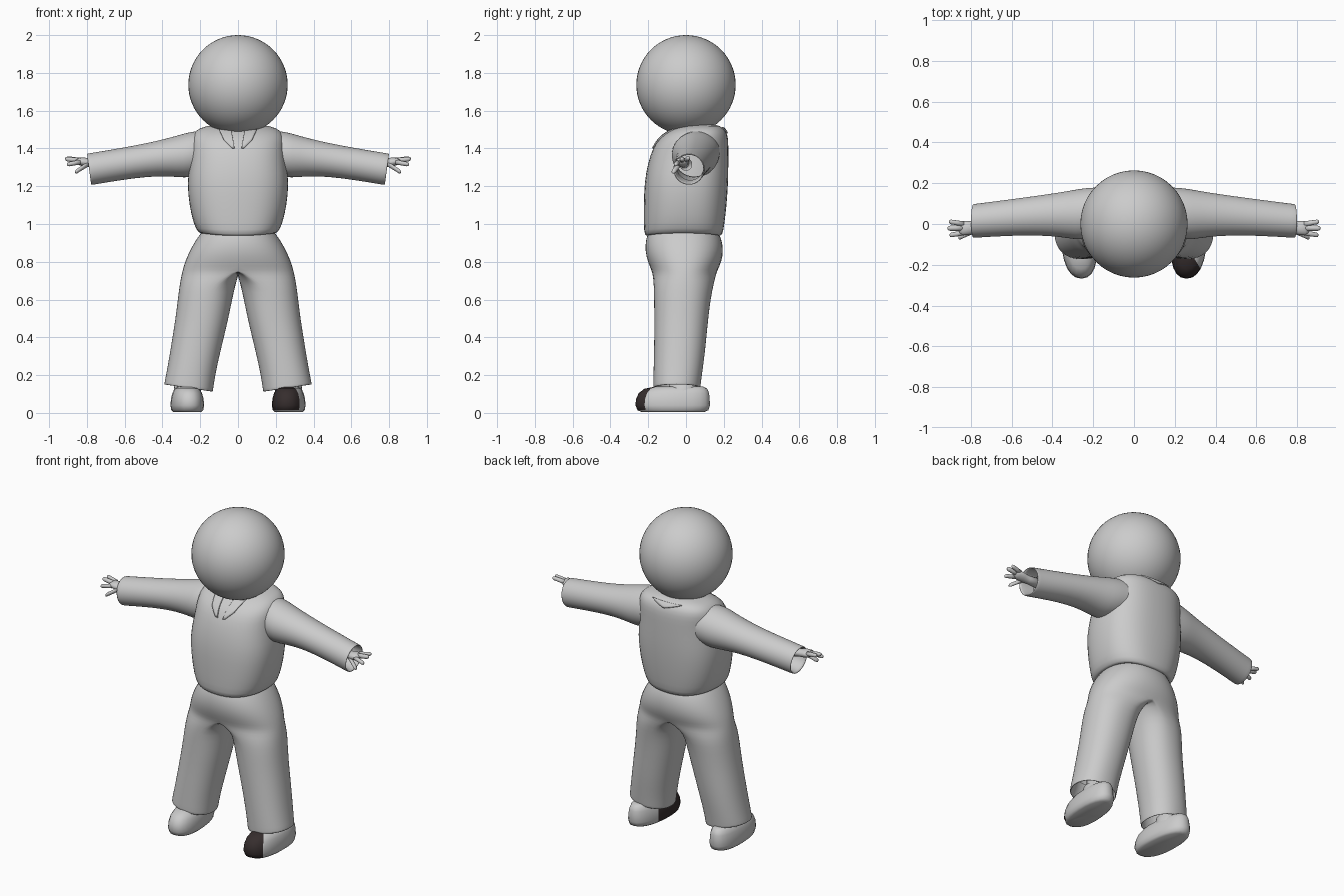
import bpy, bmesh, math
from mathutils import Vector
from mathutils.bvhtree import BVHTree

if "Cube" in bpy.data.objects:
    bpy.data.objects.remove(bpy.data.objects["Cube"])

N = 24


def material(name, rgb):
    m = bpy.data.materials.new(name)
    m.diffuse_color = (*rgb, 1)
    m.use_nodes = True
    m.node_tree.nodes["Principled BSDF"].inputs["Base Color"].default_value = m.diffuse_color
    return m


GREY = material("light grey", (0.6, 0.6, 0.6))
DARK = material("dark brown", (0.037, 0.027, 0.027))


def finish(name, bm, mirror=False, subsurf=0):
    bmesh.ops.recalc_face_normals(bm, faces=bm.faces)
    me = bpy.data.meshes.new(name)
    bm.to_mesh(me)
    bm.free()
    for p in me.polygons:
        p.use_smooth = True
    ob = bpy.data.objects.new(name, me)
    bpy.context.collection.objects.link(ob)
    me.materials.append(GREY)
    if mirror:
        mod = ob.modifiers.new("mirror", 'MIRROR')
        mod.merge_threshold = 0.0005
    if subsurf:
        mod = ob.modifiers.new("smooth", 'SUBSURF')
        mod.levels = mod.render_levels = subsurf
    return ob


def loft(rings, cap_start=False, cap_end=False):
    """Skin a stack of closed rings."""
    bm = bmesh.new()
    vs = [[bm.verts.new(p) for p in r] for r in rings]
    for a, b in zip(vs, vs[1:]):
        n = len(a)
        for i in range(n):
            j = (i + 1) % n
            bm.faces.new((a[i], a[j], b[j], b[i]))
    for on, r in ((cap_start, vs[0]), (cap_end, vs[-1])):
        if on:
            c = bm.verts.new(sum((v.co for v in r), Vector()) / len(r))
            for i in range(len(r)):
                bm.faces.new((r[i], r[(i + 1) % len(r)], c))
    return bm


def unit_ring(power=2.0):
    for i in range(N):
        t = 2 * math.pi * i / N
        c, s = math.cos(t), math.sin(t)
        yield (math.copysign(abs(c) ** (2 / power), c),
               math.copysign(abs(s) ** (2 / power), s))


def flat_ring(z, hx, y0, y1, power=2.4, lift=0.0):
    return [(hx * c, (y0 + y1) / 2 + (y1 - y0) / 2 * s, z + lift * c * c)
            for c, s in unit_ring(power)]


# Head and neck
bm = bmesh.new()
bmesh.ops.create_uvsphere(bm, u_segments=48, v_segments=32, radius=0.263)
bmesh.ops.translate(bm, verts=bm.verts, vec=(0, 0, 1.737))
finish("head", bm)
finish("neck", loft([flat_ring(z, 0.09, -0.06, 0.11, 2) for z in (1.42, 1.6)]))

# Vest body: height, half width, front y, back y
VEST = [(0.99, 0.16, -0.16, 0.14), (0.935, 0.185, -0.2, 0.17), (0.935, 0.212, -0.222, 0.195),
        (1.0, 0.237, -0.225, 0.205), (1.1, 0.26, -0.225, 0.217), (1.22, 0.272, -0.222, 0.225),
        (1.32, 0.257, -0.204, 0.226), (1.4, 0.25, -0.178, 0.226), (1.455, 0.25, -0.145, 0.225),
        (1.495, 0.23, -0.09, 0.213), (1.52, 0.175, -0.03, 0.185), (1.53, 0.08, 0.03, 0.13)]
vest = finish("vest", loft([flat_ring(z, hx, a, b, 2.5, 0.015 if z < 0.95 else 0)
                            for z, hx, a, b in VEST], cap_end=True), subsurf=1)

# Trousers: height, inner x, middle x, outer x, front y, back y
LEG = [(0.955, 0, 0, 0.195, -0.2, 0.172), (0.92, 0, 0, 0.222, -0.214, 0.19),
       (0.86, 0, 0, 0.257, -0.219, 0.2), (0.80, 0, 0, 0.283, -0.204, 0.19),
       (0.755, 0, 0, 0.296, -0.184, 0.168), (0.725, 0, 0.05, 0.302, -0.176, 0.158),
       (0.68, 0.012, 0.135, 0.31, -0.172, 0.147),
       (0.6, 0.03, 0.165, 0.32, -0.17, 0.131), (0.5, 0.05, 0.185, 0.332, -0.169, 0.119),
       (0.4, 0.074, 0.21, 0.348, -0.169, 0.109), (0.3, 0.098, 0.23, 0.364, -0.171, 0.099),
       (0.2, 0.12, 0.25, 0.382, -0.173, 0.085), (0.136, 0.132, 0.259, 0.391, -0.174, 0.077),
       (0.13, 0.133, 0.259, 0.39, -0.173, 0.076), (0.131, 0.142, 0.259, 0.381, -0.164, 0.068),
       (0.25, 0.125, 0.24, 0.355, -0.155, 0.075)]
rings = []
for z, xi, xm, xo, y0, y1 in LEG:
    ring = []
    for c, s in unit_ring(2.2):
        x = xm + (xo - xm) * c if c > 0 else xm + (xm - xi) * c
        tilt = (x - xm) * 0.15 if z < 0.15 else 0
        ring.append((x, (y0 + y1) / 2 + (y1 - y0) / 2 * s, z + tilt))
    rings.append(ring)
bm = loft(rings)
inner = [f for f in bm.faces if all(abs(v.co.x) < 1e-4 for v in f.verts)]
bmesh.ops.delete(bm, geom=inner, context='FACES')
finish("trousers", bm, mirror=True, subsurf=1)

# Sleeves: x, low z, high z, front y, back y
SLEEVE = [(0.19, 1.26, 1.495, -0.06, 0.18), (0.255, 1.243, 1.489, -0.082, 0.176),
          (0.32, 1.248, 1.469, -0.07, 0.163), (0.42, 1.254, 1.442, -0.058, 0.147),
          (0.55, 1.242, 1.415, -0.056, 0.129), (0.68, 1.222, 1.393, -0.062, 0.112),
          (0.78, 1.207, 1.374, -0.068, 0.099), (0.79, 1.206, 1.373, -0.068, 0.099),
          (0.79, 1.216, 1.363, -0.059, 0.09), (0.7, 1.232, 1.377, -0.05, 0.095)]
rings = []
for x, z0, z1, y0, y1 in SLEEVE:
    lean = 0.011 if x > 0.75 else 0
    rings.append([(x + lean * s, (y0 + y1) / 2 + (y1 - y0) / 2 * c,
                   (z0 + z1) / 2 + (z1 - z0) / 2 * s) for c, s in unit_ring()])
finish("sleeve", loft(rings), mirror=True, subsurf=1)


def limb(name, stations):
    """Tapered round limb running along x: (x, y, z, y radius, z radius)."""
    rings = [[(x, y + ry * c, z + rz * s) for c, s in unit_ring()]
             for x, y, z, ry, rz in stations]
    return finish(name, loft(rings, True, True), mirror=True)


# Hands
limb("hand", [(0.68, 0.0, 1.315, 0.033, 0.033), (0.77, -0.015, 1.322, 0.027, 0.022),
              (0.81, -0.02, 1.327, 0.034, 0.024), (0.84, -0.02, 1.331, 0.035, 0.02),
              (0.857, -0.02, 1.333, 0.026, 0.008)])


def finger(name, a, b, r):
    pts = [Vector(a).lerp(Vector(b), t) for t in (0, 0.5, 0.85, 0.96, 1)]
    limb(name, [(*p, r * k, r * k) for p, k in zip(pts, (1.1, 1, 0.95, 0.7, 0.2))])


finger("back_finger", (0.835, 0.0, 1.337), (0.908, 0.012, 1.349), 0.012)
finger("middle_finger", (0.835, -0.02, 1.335), (0.915, -0.021, 1.345), 0.013)
finger("front_finger", (0.835, -0.043, 1.328), (0.905, -0.055, 1.315), 0.012)
finger("thumb", (0.79, -0.035, 1.32), (0.862, -0.068, 1.274), 0.013)

# Shoes: height, outline scale, toe y, heel y
SHOE = [(0.004, 0.82, -0.235, 0.095), (0.014, 0.95, -0.256, 0.118), (0.04, 1.0, -0.268, 0.127),
        (0.075, 0.97, -0.264, 0.125), (0.105, 0.88, -0.25, 0.122), (0.128, 0.74, -0.22, 0.112),
        (0.14, 0.52, -0.16, 0.09)]
for side, label in ((1, "left"), (-1, "right")):
    rings = []
    for z, k, y0, y1 in SHOE:
        ring = []
        for c, s in unit_ring(2.3):
            y = (y0 + y1) / 2 + (y1 - y0) / 2 * s
            mid = 0.274 + 0.06 * y
            width = 0.086 - 0.025 * y
            ring.append((side * (mid + width * k * c), y, z))
        rings.append(ring)
    shoe = finish(label + "_shoe", loft(rings, True, True))
    if side == 1:
        # Dark toe cap, cut along a slanting upright plane
        bm = bmesh.new()
        bm.from_mesh(shoe.data)
        normal = Vector((1.6, 1, 0))
        point = Vector((0.327, -0.22, 0))
        bmesh.ops.bisect_plane(bm, geom=bm.verts[:] + bm.edges[:] + bm.faces[:],
                               plane_co=point, plane_no=normal)
        shoe.data.materials.append(DARK)
        for f in bm.faces:
            c = f.calc_center_median()
            if (c - point).dot(normal) < 0 and c.z > 0.012:
                f.material_index = 1
        bm.to_mesh(shoe.data)
        bm.free()

# Ankles inside the trouser legs
finish("ankle", loft([[(0.268 + r * c, -0.015 + r * 1.1 * s, z) for c, s in unit_ring()]
                      for z, r in ((0.1, 0.075), (0.15, 0.068), (0.17, 0.05), (0.32, 0.05))]),
       mirror=True)

# Collar flaps and back of the collar: thin plates draped onto the vest along y
bpy.context.view_layer.update()
surface = BVHTree.FromObject(vest, bpy.context.evaluated_depsgraph_get())


def plate(name, outline, facing, mirror=False):
    bm = bmesh.new()
    bm.faces.new([bm.verts.new((x, facing, z)) for x, z in outline])
    bmesh.ops.triangulate(bm, faces=bm.faces)
    bmesh.ops.subdivide_edges(bm, edges=bm.edges, cuts=5, use_grid_fill=True)
    for v in list(bm.verts):
        hit, normal, _, _ = surface.ray_cast(v.co, Vector((0, -facing, 0)))
        if hit is None:
            bm.verts.remove(v)
        else:
            v.co = hit + Vector((0, facing * 0.004, 0))
    ob = finish(name, bm, mirror)
    solid = ob.modifiers.new("thickness", 'SOLIDIFY')
    solid.thickness = 0.008
    solid.offset = 0


plate("collar_flap", [(0.036, 1.5), (0.018, 1.4), (0.032, 1.402), (0.075, 1.445), (0.1, 1.5)],
      -1, mirror=True)
plate("collar_back", [(-0.1, 1.51), (0.1, 1.51), (0.0, 1.48)], 1)
